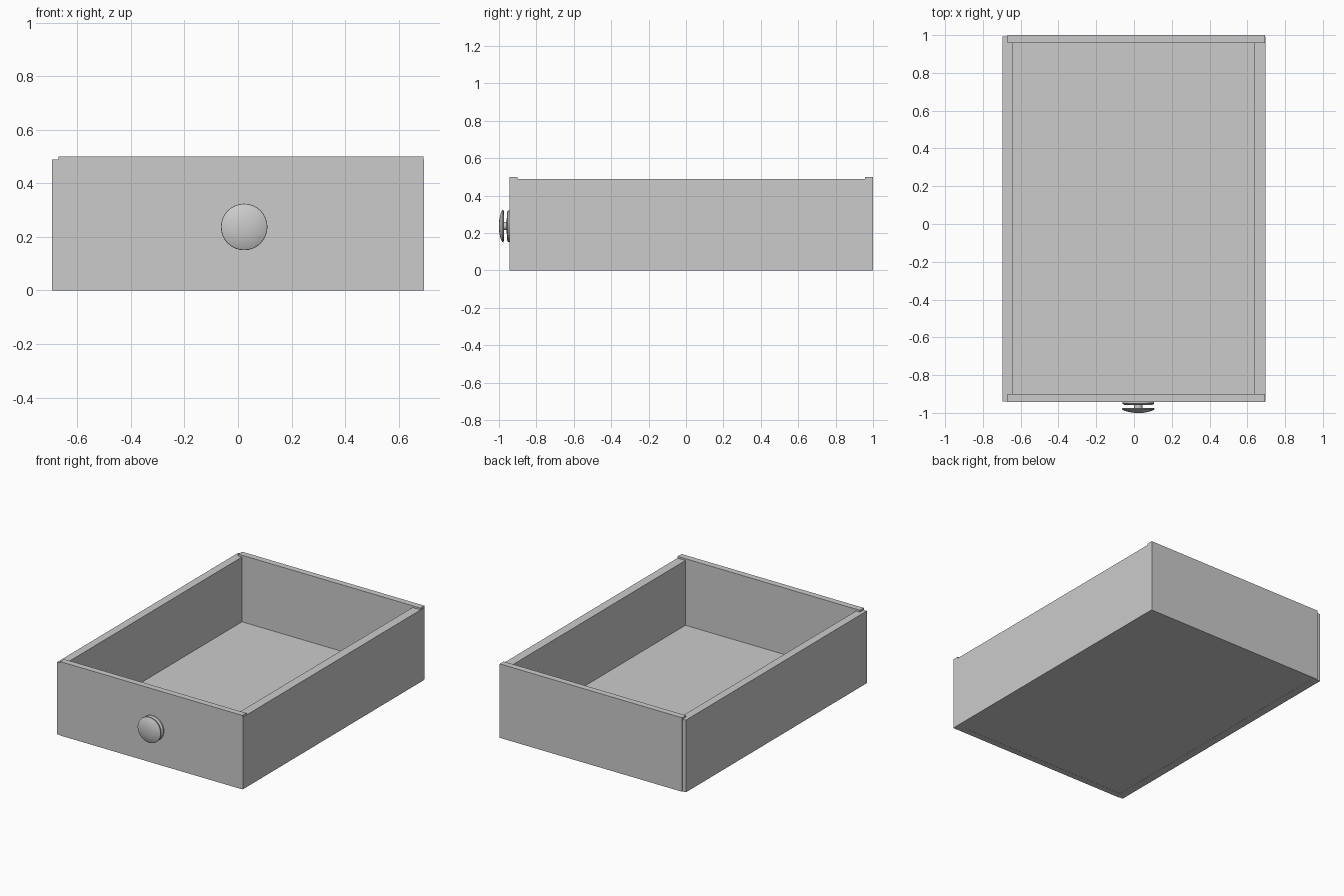
import bpy, bmesh
from math import sin, cos, tau

if "Cube" in bpy.data.objects:
    bpy.data.objects.remove(bpy.data.objects["Cube"])


def board(name, x, y, z):
    """Flat board given by its min/max extents on each axis."""
    bm = bmesh.new()
    bmesh.ops.create_cube(bm, size=1)
    for v in bm.verts:
        v.co = [r[0] if c < 0 else r[1] for c, r in zip(v.co, (x, y, z))]
    mesh = bpy.data.meshes.new(name)
    bm.to_mesh(mesh)
    bm.free()
    obj = bpy.data.objects.new(name, mesh)
    bpy.context.collection.objects.link(obj)
    return obj


def lathe(name, profile, cx, cz, sides=32):
    """Turn (radius, y) points around an axis parallel to y, capping both ends."""
    bm = bmesh.new()
    rings = [[bm.verts.new((cx + r * cos(tau * i / sides), y, cz + r * sin(tau * i / sides)))
              for i in range(sides)] for r, y in profile]
    for a, b in zip(rings, rings[1:]):
        for i in range(sides):
            j = (i + 1) % sides
            bm.faces.new((a[i], a[j], b[j], b[i]))
    bm.faces.new(rings[0])
    bm.faces.new(rings[-1])
    bmesh.ops.recalc_face_normals(bm, faces=bm.faces)
    mesh = bpy.data.meshes.new(name)
    bm.to_mesh(mesh)
    bm.free()
    obj = bpy.data.objects.new(name, mesh)
    bpy.context.collection.objects.link(obj)
    bpy.ops.object.select_all(action='DESELECT')
    obj.select_set(True)
    bpy.context.view_layer.objects.active = obj
    bpy.ops.object.shade_smooth_by_angle(angle=0.6)
    return obj


# Front and back boards, slightly taller than the sides
for name, y in (("front_panel", (-0.943, -0.901)), ("back_panel", (0.958, 1.0))):
    board(name, (-0.67, 0.693), y, (0, 0.5))

# Side boards; the left one sits a little proud of the front and back
for name, x in (("left_side", (-0.695, -0.641)), ("right_side", (0.635, 0.695))):
    board(name, x, (-0.939, 0.993), (0, 0.488))

# Drawer bottom
board("bottom_panel", (-0.668, 0.69), (-0.93, 0.985), (0.001, 0.05))

# Turned knob: base plate, neck and shallow domed cap
lathe("knob", [(0.084, -0.942), (0.084, -0.951), (0.076, -0.957), (0.022, -0.959),
               (0.022, -0.974), (0.080, -0.974), (0.087, -0.977), (0.086, -0.982),
               (0.070, -0.990), (0.046, -0.996), (0.022, -1.0)], 0.023, 0.237)
